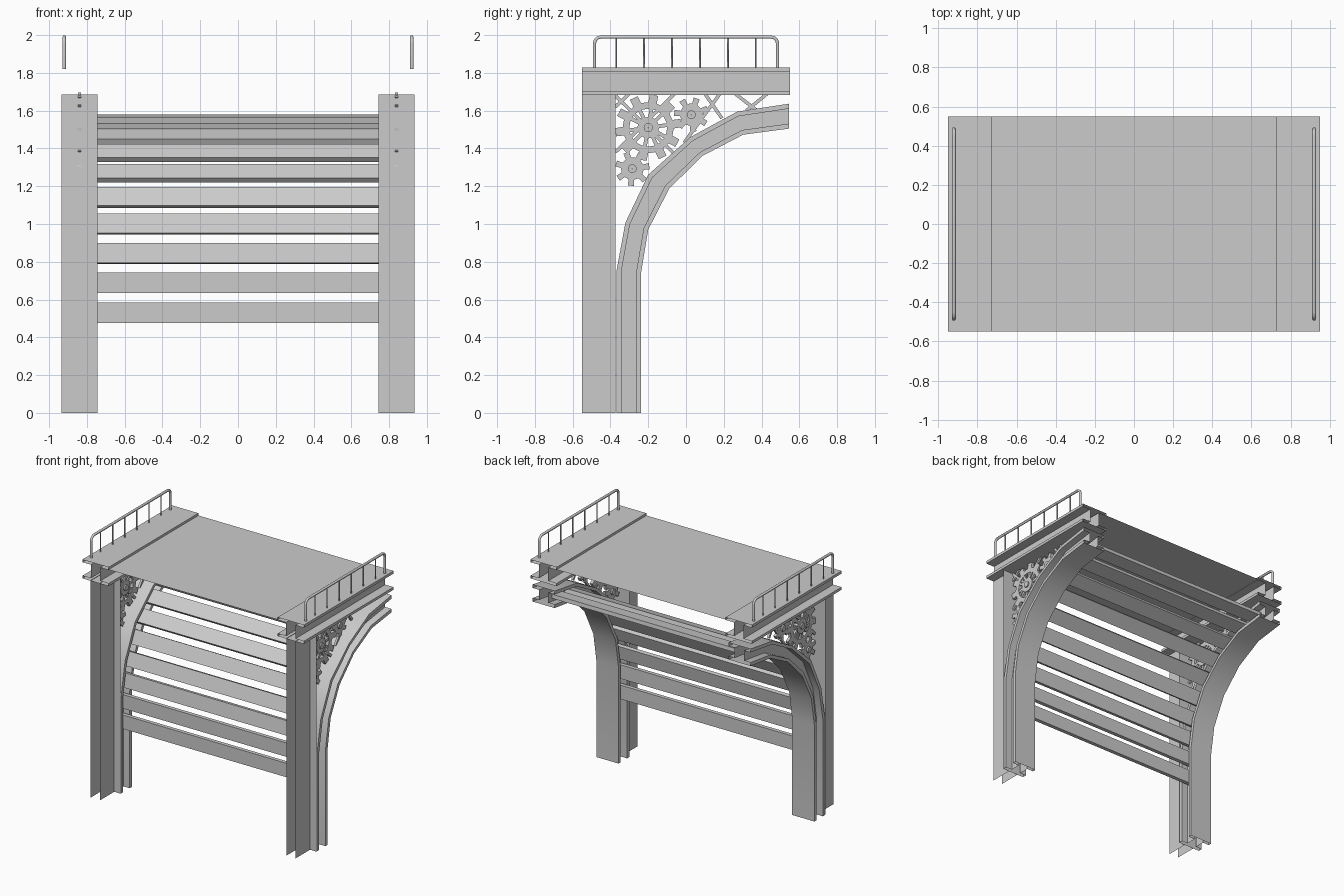
import bpy, bmesh, math
from mathutils import Vector

if "Cube" in bpy.data.objects:
    bpy.data.objects.remove(bpy.data.objects["Cube"])

CX = 0.84  # centre plane of each side frame


def make(name, verts, faces, mirror=True, solid=0.0, smooth=False):
    me = bpy.data.meshes.new(name)
    me.from_pydata([tuple(v) for v in verts], [], faces)
    ob = bpy.data.objects.new(name, me)
    bpy.context.collection.objects.link(ob)
    bm = bmesh.new()
    bm.from_mesh(me)
    bmesh.ops.recalc_face_normals(bm, faces=bm.faces)
    bm.to_mesh(me)
    bm.free()
    if solid:
        m = ob.modifiers.new("thickness", 'SOLIDIFY')
        m.thickness = solid
        m.offset = 0
    if mirror:
        ob.modifiers.new("mirror", 'MIRROR')
    if smooth:
        bpy.context.view_layer.objects.active = ob
        ob.select_set(True)
        bpy.ops.object.shade_smooth_by_angle(angle=math.radians(25))
        ob.select_set(False)
    return ob


def i_beam(name, stations, cx, half, web, t, smooth=False):
    """Sweep an open-ended I profile; a station is its two flange outer points in (y, z)."""
    prof = [(-half, 0), (half, 0), (half, t), (web, t), (web, 1 - t), (half, 1 - t),
            (half, 1), (-half, 1), (-half, 1 - t), (-web, 1 - t), (-web, t), (-half, t)]
    verts, faces, n = [], [], len(prof)
    for a, b in stations:
        a, b = Vector(a), Vector(b)
        for x, f in prof:
            p = a.lerp(b, f)
            verts.append((cx + x, p.x, p.y))
    for i in range(len(stations) - 1):
        for j in range(n):
            k = (j + 1) % n
            faces.append((i * n + j, i * n + k, i * n + n + k, i * n + n + j))
    return make(name, verts, faces, smooth=smooth)


BOX = [(0, 1, 3, 2), (4, 6, 7, 5), (0, 4, 5, 1), (2, 3, 7, 6), (0, 2, 6, 4), (1, 5, 7, 3)]


def bar(name, p, q, w, x0, x1, mirror=True):
    """Box along p-q in the y-z plane, w thick, spanning x0 to x1."""
    p, q = Vector(p), Vector(q)
    d = (q - p).normalized()
    n = Vector((-d.y, d.x)) * w / 2
    verts = [(x, *(c + n * s)) for x in (x0, x1) for c in (p, q) for s in (-1, 1)]
    return make(name, verts, BOX, mirror)


def ring(name, c, outer, inner, solid):
    """Flat ring between two equal outlines given as (radius, angle)."""
    n = len(outer)
    verts = [(CX, c[0] + r * math.cos(a), c[1] + r * math.sin(a)) for r, a in outer + inner]
    faces = [(i, (i + 1) % n, n + (i + 1) % n, n + i) for i in range(n)]
    return make(name, verts, faces, solid=solid)


def gear(name, c, teeth, root, tip, hole, phase):
    out = []
    step = 2 * math.pi / teeth
    for i in range(teeth):
        for r, f in ((root, -0.27), (tip, -0.2), (tip, 0.2), (root, 0.27)):
            out.append((r, math.radians(phase) + (i + f) * step))
    ring(name, c, out, [(hole, a) for _, a in out], 0.022)


def disc_ring(name, c, r_out, r_in, solid):
    ang = [i * math.pi / 8 for i in range(16)]
    ring(name, c, [(r_out, a) for a in ang], [(r_in, a) for a in ang], solid)


def plane(name, pts, mirror=True):
    return make(name, pts, [(0, 1, 2, 3)], mirror)


# columns: hollow web plus rear flange, open at the front
for x, tag in ((0.80, "inner"), (0.88, "outer")):
    plane("column_web_" + tag, [(x, -.55, 0), (x, -.374, 0), (x, -.374, 1.685), (x, -.55, 1.685)])
plane("column_flange", [(.745, -.374, 0), (.935, -.374, 0), (.935, -.374, 1.685), (.745, -.374, 1.685)])

# curved bracket beams
arc = [((-.369, 0), (-.237, 0)), ((-.369, .747), (-.237, .747)),
       ((-.321, 1.007), (-.20, .97)), ((-.20, 1.261), (-.089, 1.187)),
       ((.023, 1.46), (.086, 1.36)), ((.271, 1.595), (.303, 1.473)),
       ((.546, 1.637), (.546, 1.505))]
i_beam("curved_beam", arc, CX, .095, .04, .2, smooth=True)

# deck beams and deck plate
i_beam("deck_beam", [((-.55, 1.828), (-.55, 1.682)), ((.55, 1.828), (.55, 1.682))],
       .8375, .1125, .04, .14)
plane("deck_plate", [(-.73, -.55, 1.81), (.73, -.55, 1.81), (.73, .55, 1.81), (-.73, .55, 1.81)], False)

# slats following the curve
mid = [(Vector(a) + Vector(b)) / 2 for a, b in arc]


def along(s):
    for a, b in zip(mid, mid[1:]):
        d = (b - a).length
        if s <= d:
            return a.lerp(b, s / d)
        s -= d
    return b + (b - a).normalized() * s


for i in range(10):
    s = .53 + i * .158
    c = along(s)
    d = (along(s + .055) - along(s - .055)).normalized() * .054
    bar("slat_%d" % (i + 1), c - d, c + d, .03, -.80, .80, mirror=False)

# gears in the spandrels
big = Vector((-.20, 1.51))
gear("large_gear", big, 10, .135, .176, .10, 8)
disc_ring("large_gear_hub", big, .057, .022, .03)
disc_ring("large_gear_axle", big, .024, .001, .05)
for i in range(10):
    a = math.radians(8 + i * 36)
    u = Vector((math.cos(a), math.sin(a)))
    bar("gear_spoke_%d" % (i + 1), big + u * .05, big + u * .105, .02, CX - .009, CX + .009)
for tag, c, ph in (("upper", (.028, 1.579), 20), ("lower", (-.284, 1.293), 8)):
    gear(tag + "_small_gear", c, 7, .06, .092, .022, ph)
    disc_ring(tag + "_gear_axle", c, .023, .001, .045)

# lattice braces
braces = [((-.01, 1.43), (.18, 1.69)), ((.10, 1.69), (.19, 1.56)),
          ((.26, 1.69), (.37, 1.605)), ((.43, 1.69), (.32, 1.60)),
          ((-.374, 1.62), (-.30, 1.69)), ((-.374, 1.38), (-.06, 1.69)),
          ((-.374, 1.68), (-.05, 1.36))]
for i, (p, q) in enumerate(braces):
    bar("brace_%d" % (i + 1), p, q, .018, CX - .008, CX + .008)


# guard rails
def tube(name, pts, r):
    cu = bpy.data.curves.new(name, 'CURVE')
    cu.dimensions = '3D'
    cu.bevel_depth = r
    cu.bevel_resolution = 1
    cu.use_fill_caps = True
    sp = cu.splines.new('POLY')
    sp.points.add(len(pts) - 1)
    for p, co in zip(sp.points, pts):
        p.co = (*co, 1)
    ob = bpy.data.objects.new(name, cu)
    bpy.context.collection.objects.link(ob)


for side, x in (("left", -.92), ("right", .92)):
    pts = [(x, -.485, 1.82)]
    for sy, angles in ((-1, (180, 150, 120, 90)), (1, (90, 60, 30, 0))):
        for a in map(math.radians, angles):
            pts.append((x, sy * .45 + .035 * math.cos(a), 1.955 + .035 * math.sin(a)))
    pts.append((x, .485, 1.82))
    tube(side + "_rail", pts, .01)
    for i in range(6):
        y = -.37 + i * .148
        tube("%s_rail_post_%d" % (side, i + 1), [(x, y, 1.82), (x, y, 1.99)], .005)
